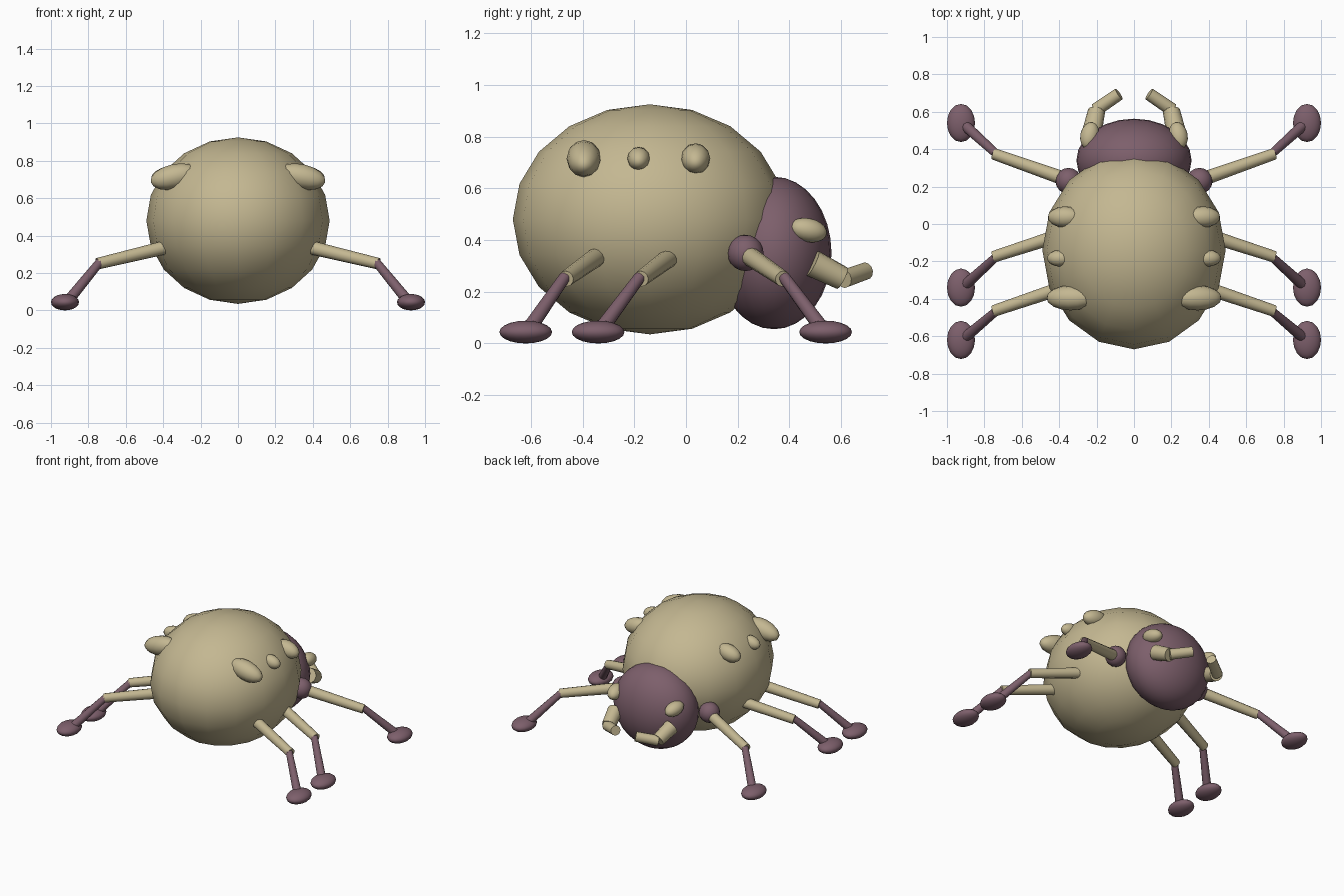
import bpy
from mathutils import Vector, Euler
from math import radians

if "Cube" in bpy.data.objects:
    bpy.data.objects.remove(bpy.data.objects["Cube"])


def material(name, rgb):
    m = bpy.data.materials.new(name)
    m.diffuse_color = (*rgb, 1)
    m.use_nodes = True
    m.node_tree.nodes["Principled BSDF"].inputs["Base Color"].default_value = m.diffuse_color
    return m


TAN = material("sandy_tan", (0.55, 0.475, 0.285))
PLUM = material("dusty_plum", (0.205, 0.115, 0.148))


def finish(name, mat, angle):
    ob = bpy.context.object
    ob.name = name
    ob.data.materials.append(mat)
    bpy.ops.object.shade_smooth_by_angle(angle=radians(angle))
    return ob


def ellipsoid(name, centre, radii, mat, rot=(0, 0, 0), segs=16, rings=10):
    bpy.ops.mesh.primitive_uv_sphere_add(segments=segs, ring_count=rings, radius=1,
                                         location=centre, rotation=rot)
    bpy.context.object.scale = radii
    return finish(name, mat, 60)


def rod(name, a, b, r1, r2, mat, sides=12):
    a, b = Vector(a), Vector(b)
    d = b - a
    bpy.ops.mesh.primitive_cone_add(vertices=sides, radius1=r1, radius2=r2, depth=d.length,
                                    location=(a + b) / 2,
                                    rotation=d.to_track_quat('Z', 'Y').to_euler())
    return finish(name, mat, 40)


# Main masses
ellipsoid("body", (0, -0.14, 0.48), (0.49, 0.53, 0.445), TAN)
ellipsoid("head", (0, 0.34, 0.35), (0.308, 0.223, 0.295), PLUM, segs=24, rings=16)

for side, s in (("left", -1), ("right", 1)):
    # Legs: hip, knee and foot positions along y
    for row, hip, knee, foot in (("front", 0.25, 0.375, 0.54),
                                 ("middle", -0.06, -0.175, -0.34),
                                 ("rear", -0.345, -0.465, -0.62)):
        rod(f"{row}_thigh_{side}", (s * 0.395, hip, 0.335), (s * 0.75, knee, 0.25),
            0.037, 0.031, TAN)
        dy = 0.012 if foot > knee else -0.012
        rod(f"{row}_shin_{side}", (s * 0.74, knee + dy * 0.3, 0.257),
            (s * 0.905, foot - dy, 0.055), 0.023, 0.029, PLUM)
        ellipsoid(f"{row}_foot_{side}", (s * 0.925, foot, 0.044), (0.075, 0.102, 0.044), PLUM)
    ellipsoid(f"shoulder_{side}", (s * 0.35, 0.23, 0.35), (0.07, 0.07, 0.07), PLUM)

    # Bumps along the upper flank, long axis pointing outward
    for row, x, y, r, length in (("rear", 0.34, -0.395, 0.067, 0.13),
                                 ("middle", 0.40, -0.183, 0.044, 0.065),
                                 ("front", 0.37, 0.037, 0.057, 0.092)):
        ellipsoid(f"{row}_bump_{side}", (s * x, y, 0.715), (r, r, length), TAN,
                  rot=(0, s * radians(103), 0), segs=12, rings=8)

    # Eyes and two-part mandibles
    ellipsoid(f"eye_{side}", (s * 0.237, 0.473, 0.438), (0.05, 0.075, 0.046), TAN,
              rot=(radians(-12), 0, s * radians(12)))
    rod(f"mandible_base_{side}", (s * 0.225, 0.49, 0.31), (s * 0.2, 0.605, 0.252),
        0.053, 0.046, TAN)
    rod(f"mandible_tip_{side}", (s * 0.205, 0.61, 0.25), (s * 0.08, 0.695, 0.28),
        0.036, 0.034, TAN)
